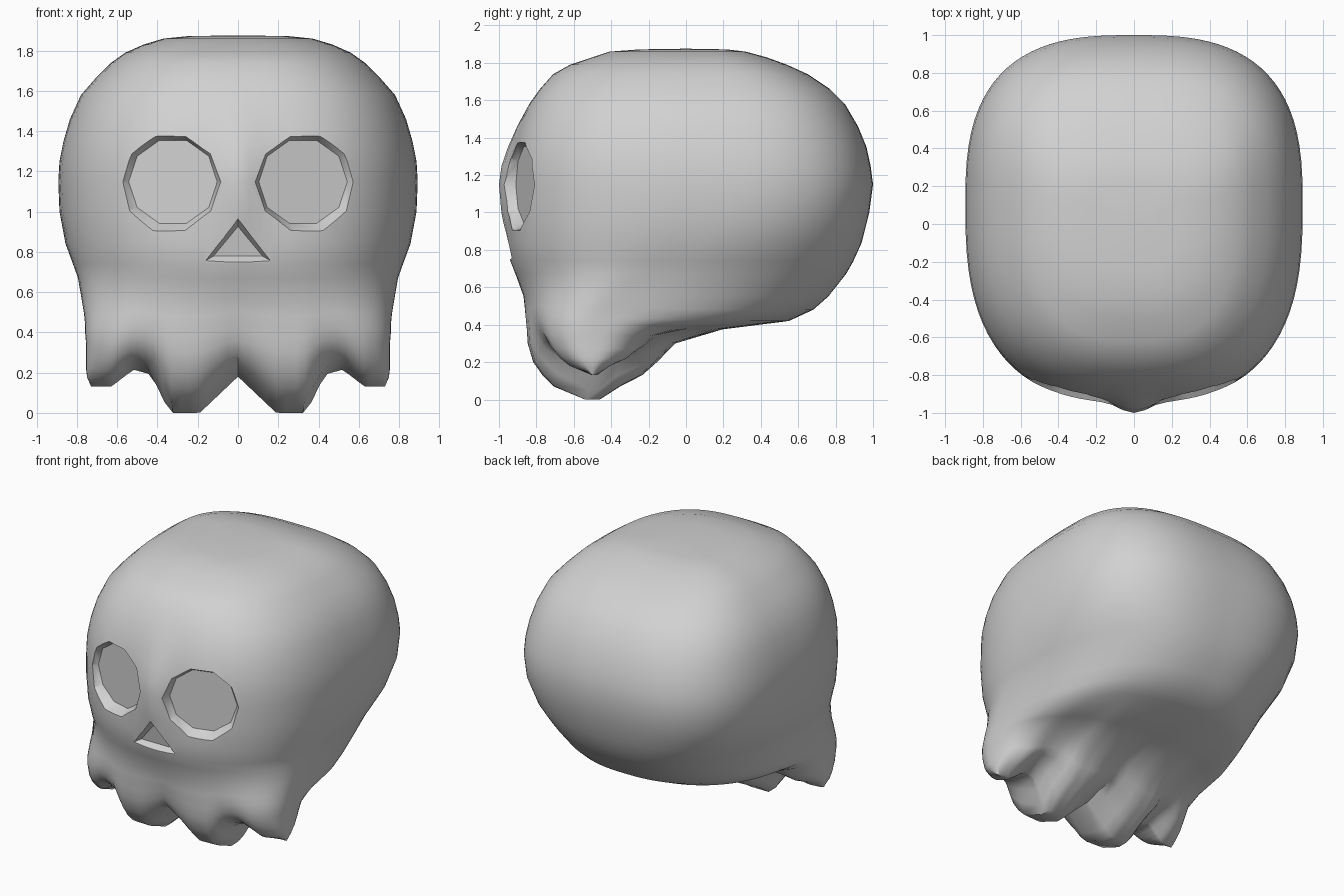
import bpy, bmesh, math
from mathutils import Matrix, Vector

cube = bpy.data.objects.get("Cube")
if cube:
    bpy.data.objects.remove(cube, do_unlink=True)

GREY = (0.64, 0.64, 0.64, 1)
bone = bpy.data.materials.new("bone_grey")
bone.use_nodes = True
bone.diffuse_color = GREY
bone.node_tree.nodes["Principled BSDF"].inputs["Base Color"].default_value = GREY

SEGMENTS = 96

# Height, half width, front depth, back depth of each ring
RINGS = [
    (1.872, .25, -.25, .22), (1.86, .37, -.41, .32), (1.83, .47, -.5, .43),
    (1.79, .56, -.62, .54), (1.74, .63, -.71, .65), (1.66, .71, -.78, .77),
    (1.58, .78, -.835, .85), (1.46, .835, -.89, .92), (1.35, .867, -.92, .965),
    (1.25, .887, -.935, .987), (1.15, .893, -.94, 1), (1.0, .887, -.945, .98),
    (.84, .857, -.945, .94), (.74, .82, -.935, .895), (.67, .795, -.91, .855),
    (.55, .775, -.87, .76), (.48, .765, -.865, .68),
    (.42, .76, -.86, .55), (.375, .76, -.855, .2), (.3, .755, -.85, -.05),
    (.2, .755, -.82, -.15), (.13, .755, -.77, -.23), (.07, .75, -.71, -.35),
    (0, .73, -.54, -.46),
]

# Lower edge of the teeth, from the middle outwards
TEETH = [(0, .18), (.19, 0), (.34, 0), (.43, .19), (.52, .215), (.63, .13), (.9, .13)]


def tooth_edge(x):
    for (x0, z0), (x1, z1) in zip(TEETH, TEETH[1:]):
        if abs(x) <= x1:
            return z0 + (z1 - z0) * (abs(x) - x0) / (x1 - x0)
    return TEETH[-1][1]


def ease(value, low, high):
    t = min(max((value - low) / (high - low), 0), 1)
    return t * t * (3 - 2 * t)


def ring_points(z, width, front, back):
    """Rounded-box outline, pulled up between the teeth and ridged at the brow."""
    k = ease(z, .3, 1.1)
    centre = -.5 + .6 * k
    lift = max(1 - z / .6, 0) ** 1.5
    front_power = 2.7 - .35 * math.exp(-((z - .65) / .2) ** 2)
    back_power = 2.45 + .35 * k
    for i in range(SEGMENTS):
        phi = math.tau * i / SEGMENTS
        s = math.sin(phi)
        x = width * s
        is_front = math.cos(phi) > 0
        power = front_power if is_front else back_power
        reach = max(1 - abs(s) ** power, 0) ** (1 / power)
        y = centre + ((front if is_front else back) - centre) * reach
        # The grooves between the teeth fade out towards the back
        rise = tooth_edge(x) * lift * (1 - ease(y, -.4, .25))
        if is_front:
            y -= .06 * math.exp(-(x / .11) ** 2 - ((z - 1.15) / .25) ** 2)
            y += .3 * rise * reach
        yield Vector((x, y, z + rise))


def new_object(name, bm):
    bmesh.ops.recalc_face_normals(bm, faces=bm.faces)
    mesh = bpy.data.meshes.new(name)
    bm.to_mesh(mesh)
    bm.free()
    mesh.materials.append(bone)
    obj = bpy.data.objects.new(name, mesh)
    bpy.context.collection.objects.link(obj)
    return obj


def bridge(bm, a, b):
    n = len(a)
    for i in range(n):
        j = (i + 1) % n
        bm.faces.new((a[i], a[j], b[j], b[i]))


# Skull: lofted rings, closed by a fan on top and strips under the teeth
bm = bmesh.new()
loops = [[bm.verts.new(p) for p in ring_points(*ring)] for ring in RINGS]
for upper, lower in zip(loops, loops[1:]):
    bridge(bm, upper, lower)
crown = bm.verts.new((0, 0, 1.876))
top, bottom = loops[0], loops[-1]
half, quarter = SEGMENTS // 2, SEGMENTS // 4
for i in range(SEGMENTS):
    bm.faces.new((top[i], crown, top[(i + 1) % SEGMENTS]))
for i in range(-quarter, quarter):
    corners = [bottom[n % SEGMENTS] for n in (i, i + 1, half - i - 1, half - i)]
    bm.faces.new(list(dict.fromkeys(corners)))
skull = new_object("skull", bm)


def carve(name, outline, centre, yaw, pitch, depth, floor_scale):
    """Cut a recess with sloping walls and a flat floor."""
    bm = bmesh.new()
    place = (Matrix.Translation(centre) @ Matrix.Rotation(yaw, 4, 'Z')
             @ Matrix.Rotation(pitch, 4, 'X'))
    slope = (1 - floor_scale) / depth
    ends = []
    for out in (-depth, .1):
        size = 1 + slope * out
        ends.append([bm.verts.new(place @ Vector((u * size, -out, v * size)))
                     for u, v in outline])
    bridge(bm, *ends)
    for end in ends:
        bm.faces.new(end)
    cutter = new_object(name, bm)
    cutter.hide_render = True
    mod = skull.modifiers.new(name, 'BOOLEAN')
    mod.operation = 'DIFFERENCE'
    mod.solver = 'EXACT'
    mod.object = cutter
    bpy.ops.object.modifier_apply(modifier=name)
    bpy.data.objects.remove(cutter, do_unlink=True)


bpy.ops.object.select_all(action='DESELECT')
bpy.context.view_layer.objects.active = skull
skull.select_set(True)

# Eye sockets
decagon = [(.26 * math.cos(math.tau * i / 10), .246 * math.sin(math.tau * i / 10))
           for i in range(10)]
for side, name in ((1, "left_eye_socket"), (-1, "right_eye_socket")):
    carve(name, decagon, (.337 * side, -.895, 1.148), math.radians(16) * side, 0, .05, .88)

# Nose hole
triangle = [(0, .14), (-.18, -.08), (.18, -.08)]
carve("nose_hole", triangle, (0, -.957, .825), 0, math.radians(9), .045, .68)

bpy.ops.object.shade_smooth_by_angle(angle=math.radians(50))
